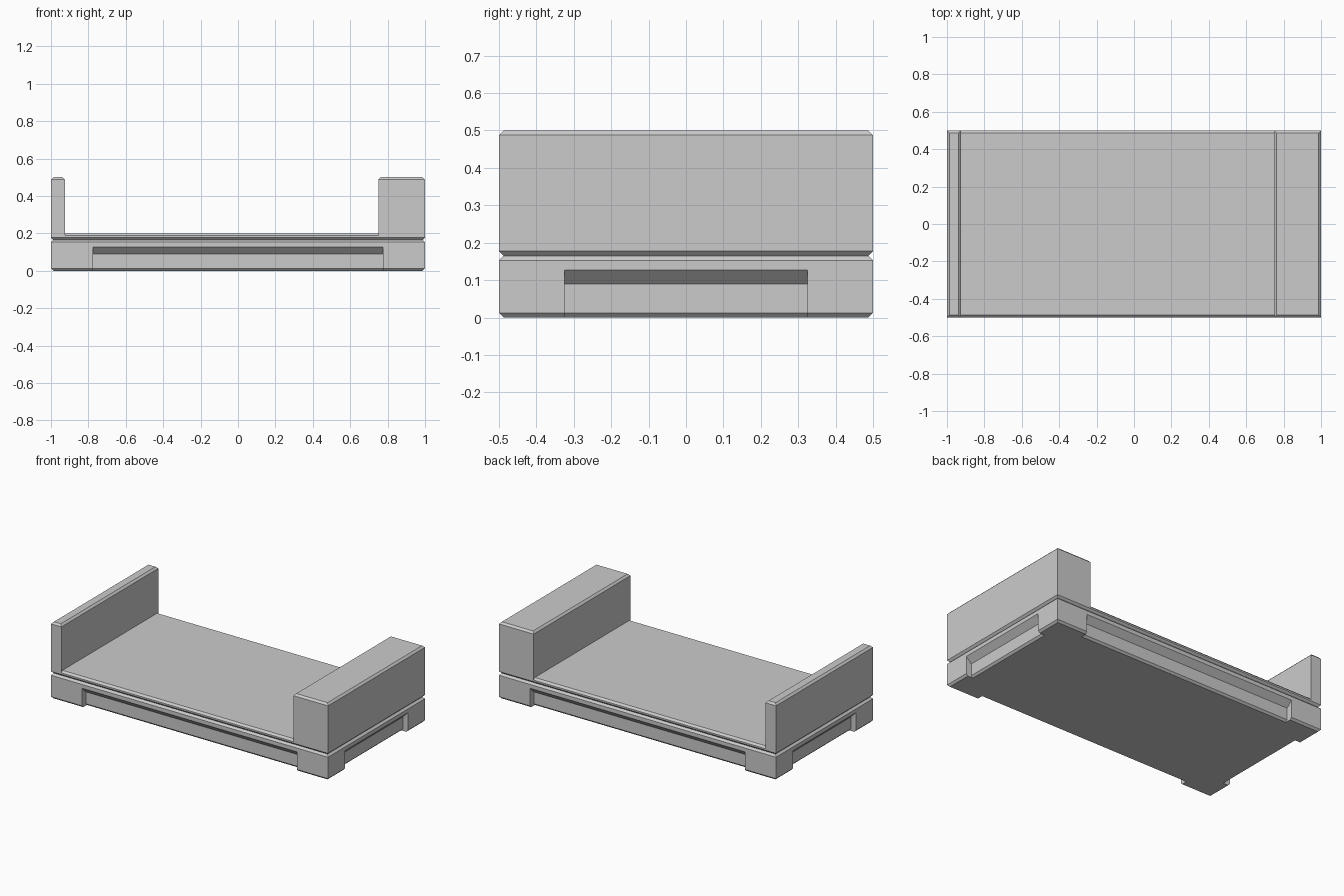
import bpy, bmesh
from math import pi
from mathutils import Matrix

cube = bpy.data.objects.get("Cube")
if cube:
    bpy.data.objects.remove(cube, do_unlink=True)

grey = bpy.data.materials.new("light grey")
grey.use_nodes = True
grey.diffuse_color = (0.6, 0.6, 0.6, 1)
grey.node_tree.nodes["Principled BSDF"].inputs["Base Color"].default_value = (0.6, 0.6, 0.6, 1)

C = 0.0125       # chamfer width
DEPTH = 0.0375   # depth of the side recesses
SEAM = 0.165     # joint between plinth and tray


def finish(name, bm):
    bmesh.ops.recalc_face_normals(bm, faces=bm.faces)
    mesh = bpy.data.meshes.new(name)
    bm.to_mesh(mesh)
    bm.free()
    mesh.materials.append(grey)
    obj = bpy.data.objects.new(name, mesh)
    bpy.context.collection.objects.link(obj)
    return obj


def bridge(name, rings):
    """Solid skinned through a list of equal-length point rings."""
    bm = bmesh.new()
    loops = [[bm.verts.new(p) for p in ring] for ring in rings]
    n = len(loops[0])
    for a, b in zip(loops, loops[1:]):
        for i in range(n):
            j = (i + 1) % n
            bm.faces.new((a[i], a[j], b[j], b[i]))
    bm.faces.new(loops[0])
    bm.faces.new(loops[-1])
    return finish(name, bm)


def block(name, x0, x1, layers):
    """Stack of rectangles; each layer is (height, x inset, y inset)."""
    rings = []
    for z, ix, iy in layers:
        a, b, y = x0 + ix, x1 - ix, 0.5 - iy
        rings.append([(a, -y, z), (b, -y, z), (b, y, z), (a, y, z)])
    return bridge(name, rings)


# Plinth with chamfered top and bottom rims
plinth = block("plinth", -1, 1, [(0, C, C), (C, 0, 0), (SEAM - C, 0, 0), (SEAM, C, C)])

# Sloped recesses on all four sides leave a foot at each corner
profile = [(0.1, 0.09 + DEPTH + 0.1), (-DEPTH, 0.09), (-DEPTH, C),
           (-DEPTH - 2 * C, -C), (0.1, -C)]
for turn, half, reach in ((0, 0.775, 0.5), (1, 0.325, 1), (2, 0.775, 0.5), (3, 0.325, 1)):
    cutter = bridge("recess_cutter",
                    [[(s * half, -reach - o, z) for o, z in profile] for s in (-1, 1)])
    cutter.data.transform(Matrix.Rotation(turn * pi / 2, 4, 'Z'))
    cutter.hide_render = True
    mod = plinth.modifiers.new("recess", 'BOOLEAN')
    mod.operation = 'DIFFERENCE'
    mod.solver = 'EXACT'
    mod.object = cutter
    bpy.context.view_layer.objects.active = plinth
    bpy.ops.object.modifier_apply(modifier=mod.name)
    bpy.data.objects.remove(cutter, do_unlink=True)

# Tray: chamfered underside, flat deck and a raised block at each end
base = SEAM + C
block("tray_underside", -1, 1, [(SEAM, C, C), (base, 0, 0)])
block("deck", -0.925, 0.75, [(base, 0, 0), (0.2 - C, 0, 0), (0.2, 0, C)])
for name, x0, x1 in (("thin_end_wall", -1, -0.925), ("thick_end_wall", 0.75, 1)):
    block(name, x0, x1, [(base, 0, 0), (0.5 - C, 0, 0), (0.5, C, C)])
